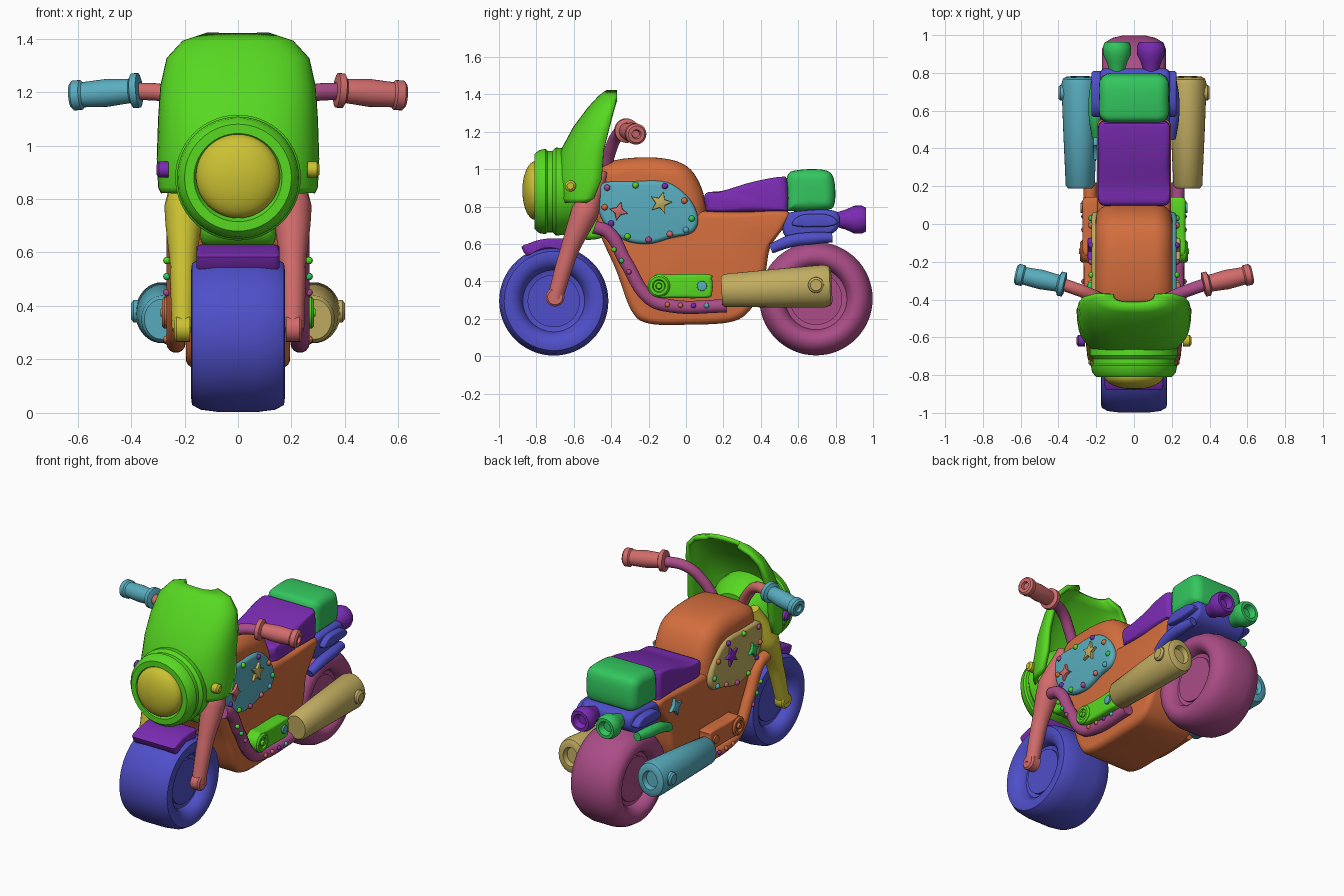
import bpy, bmesh, math
from mathutils import Vector

if "Cube" in bpy.data.objects:
    bpy.data.objects.remove(bpy.data.objects["Cube"])

# ---------- colours ----------
def lin(c):
    return tuple(((v + 0.055) / 1.055) ** 2.4 for v in c) + (1.0,)

M = {}
for n, c in dict(lime=(.34, .85, .13), emerald=(.2, .78, .37), purple=(.48, .17, .7),
                 blue=(.31, .31, .79), magenta=(.67, .3, .53), coral=(.82, .42, .42),
                 orange=(.83, .43, .24), teal=(.35, .68, .75), tan=(.76, .68, .38),
                 yellow=(.8, .76, .2)).items():
    M[n] = bpy.data.materials.new(n)
    M[n].diffuse_color = lin(c)


# ---------- helpers ----------
def finish(ob, mat, angle=40):
    bpy.ops.object.select_all(action='DESELECT')
    ob.select_set(True)
    bpy.context.view_layer.objects.active = ob
    if ob.type == 'CURVE':
        bpy.ops.object.convert(target='MESH')
    ob.data.materials.clear()
    ob.data.materials.append(M[mat])
    bpy.ops.object.shade_smooth_by_angle(angle=math.radians(angle))
    return ob


def from_bm(name, bm, mat, angle=40):
    bmesh.ops.recalc_face_normals(bm, faces=bm.faces)
    me = bpy.data.meshes.new(name)
    bm.to_mesh(me)
    bm.free()
    ob = bpy.data.objects.new(name, me)
    bpy.context.collection.objects.link(ob)
    return finish(ob, mat, angle)


def bridge(bm, loops, closed=True):
    for a, b in zip(loops, loops[1:]):
        for i in range(len(a) if closed else len(a) - 1):
            j = (i + 1) % len(a)
            bm.faces.new((a[i], a[j], b[j], b[i]))


def smooth_loop(pts, k=5):
    # closed spline through the outline points
    P = [Vector(p) for p in pts]
    n, out = len(P), []
    for i in range(n):
        a, b, c, d = P[i - 1], P[i], P[(i + 1) % n], P[(i + 2) % n]
        for s in range(k):
            t = s / k
            out.append(.5 * (2 * b + (c - a) * t + (2 * a - 5 * b + 4 * c - d) * t * t
                             + (3 * b - a - 3 * c + d) * t ** 3))
    return out


def pad(name, pts, x0, x1, r, mat, k=5, seg=5):
    # side outline (y, z) extruded along x with rounded rims
    P = smooth_loop(pts, k) if k else [Vector(p) for p in pts]
    c = sum(P, Vector((0, 0))) / len(P)
    rx = min(r, abs(x1 - x0) / 2)
    if x1 < x0:
        x0, x1 = x1, x0
    steps = []
    for i in range(seg + 1):
        a = math.pi / 2 * i / seg
        steps.append((x0 + rx * (1 - math.sin(a)), r * (1 - math.cos(a))))
    layers = steps[::-1] + [(x0 + x1 - x, d) for x, d in steps]
    bm = bmesh.new()
    loops = [[bm.verts.new((x, *(p + (c - p).normalized() * d))) for p in P] for x, d in layers]
    bridge(bm, loops)
    bm.faces.new(loops[0])
    bm.faces.new(loops[-1])
    return from_bm(name, bm, mat)


def lathe(name, prof, loc, axis, mat, n=40, sx=1.0):
    # profile of (distance along axis, radius)
    q = Vector((0, 0, 1)).rotation_difference(Vector(axis).normalized())
    bm = bmesh.new()
    loops = []
    for h, r in prof:
        r = max(r, .001)
        loops.append([bm.verts.new(q @ Vector((sx * r * math.cos(a), r * math.sin(a), h)) + Vector(loc))
                      for a in (2 * math.pi * i / n for i in range(n))])
    bridge(bm, loops)
    bm.faces.new(loops[0])
    bm.faces.new(loops[-1])
    return from_bm(name, bm, mat)


def tube(name, pts, r, mat, radii=None):
    cu = bpy.data.curves.new(name, 'CURVE')
    cu.dimensions = '3D'
    cu.bevel_depth, cu.bevel_resolution, cu.use_fill_caps = r, 5, True
    sp = cu.splines.new('BEZIER')
    sp.bezier_points.add(len(pts) - 1)
    for i, p in enumerate(pts):
        b = sp.bezier_points[i]
        b.co = p
        b.handle_left_type = b.handle_right_type = 'AUTO'
        b.radius = radii[i] if radii else 1
    ob = bpy.data.objects.new(name, cu)
    bpy.context.collection.objects.link(ob)
    return finish(ob, mat)


def stud(name, loc, mat, r=.017):
    bm = bmesh.new()
    bmesh.ops.create_uvsphere(bm, u_segments=12, v_segments=8, radius=r)
    bmesh.ops.translate(bm, verts=bm.verts, vec=loc)
    return from_bm(name, bm, mat, 60)


def star(name, s, x, y, z, n, r, mat):
    pts = [(y + q * math.sin(a), z + q * math.cos(a))
           for a, q in ((math.pi * i / n + .25, r * (.45 if i % 2 else 1)) for i in range(2 * n))]
    return pad(name, pts, s * (x - .02), s * (x + .02), .008, mat, k=0, seg=2)


# ---------- wheels ----------
half = [(.10, .001), (.10, .15), (.105, .165), (.14, .175), (.165, .20), (.176, .235)]
front = half + [(.172, .265), (.14, .283), (.07, .292)]
rear = half[:-1] + [(.17, .23), (.155, .265), (.115, .29), (.06, .303)]
for name, prof, y, z, mat in (('front_wheel', front, -.707, .295, 'blue'),
                              ('rear_wheel', rear, .695, .307, 'magenta')):
    lathe(name, [(-h, r) for h, r in prof] + prof[::-1], (0, y, z), (1, 0, 0), mat, 64)
    lathe(name + '_hub', [(-.115, .001), (-.115, .14), (.115, .14), (.115, .001)],
          (0, y, z), (1, 0, 0), mat)

# ---------- body and tank ----------
pad('lower_body', [(-.47, .72), (-.3, .78), (.1, .775), (.3, .77), (.54, .775), (.53, .70), (.45, .58),
                   (.42, .42), (.36, .27), (.25, .185), (0, .168), (-.2, .175), (-.29, .24), (-.37, .45)],
    -.195, .195, .04, 'orange')
pad('tank', [(-.46, .64), (-.47, .93), (-.42, 1.035), (-.2, 1.063), (-.02, 1.03), (.07, .93),
             (.11, .77), (.08, .62), (-.2, .56)], -.205, .205, .10, 'orange', seg=8)

# ---------- seat, cushion, rear frame ----------
pad('seat', [(.105, .80), (.105, .87), (.2, .885), (.35, .93), (.5, .958), (.54, .94), (.545, .79),
             (.5, .775), (.15, .77)], -.19, .19, .035, 'purple')
pad('back_cushion', [(.535, .80), (.54, .96), (.6, .995), (.74, .995), (.79, .95), (.795, .82), (.75, .78),
                     (.57, .775)], -.185, .185, .06, 'emerald')
pad('rear_fender', [(.52, .75), (.65, .78), (.80, .775), (.82, .70), (.76, .645), (.62, .625), (.53, .64)],
    -.18, .19, .03, 'blue')

# ---------- headlight and steering head ----------
lathe('headlight_housing', [(0, .15), (.06, .2), (.12, .228), (.22, .235), (.24, .218), (.265, .218),
                            (.275, .228), (.31, .222), (.335, .2), (.335, .165), (.31, .15)],
      (0, -.475, .88), (0, -1, 0), 'lime', 56)
lathe('headlight_lens', [(0, .157)] + [(.02 + .07 * math.sin(a), .157 * math.cos(a))
      for a in (math.pi / 2 * i / 8 for i in range(9))], (0, -.785, .885), (0, -1, 0), 'yellow', 48)
pad('steering_head', [(-.62, .72), (-.45, .76), (-.44, .64), (-.58, .63)], -.14, .14, .03, 'lime')

# ---------- windshield: rows of height, half width, front y, rear y ----------
rows = [(.825, .275, -.67, -.53), (.845, .285, -.69, -.49), (.95, .29, -.70, -.45), (1.1, .285, -.655, -.44),
        (1.22, .277, -.59, -.41), (1.32, .255, -.515, -.385), (1.38, .20, -.46, -.368), (1.41, .11, -.42, -.37)]
bm = bmesh.new()
loops = []
for z, w, yf, yb in rows:
    row = []
    for i in range(25):
        a = math.pi * (i / 24 - .5)
        s, c = math.sin(a), max(math.cos(a), 0)
        row.append(bm.verts.new((w * math.copysign(abs(s) ** .75, s), yb + (yf - yb) * c ** .75, z)))
    loops.append(row)
bridge(bm, loops, False)
shield = from_bm('windshield', bm, 'lime', 60)
mod = shield.modifiers.new('thickness', 'SOLIDIFY')
mod.thickness, mod.offset = .028, 0

# ---------- front fender ----------
arc = [math.radians(d) for d in range(78, 125, 6)]
pad('front_fender', [(-.707 + .345 * math.cos(a), .285 + .345 * math.sin(a)) for a in arc] +
    [(-.707 + .29 * math.cos(a), .285 + .29 * math.sin(a)) for a in arc[::-1]],
    -.155, .155, .02, 'purple', k=2)

# ---------- paired parts ----------
panel = [(-.455, .92), (-.28, .935), (-.1, .93), (.02, .84), (.065, .73), (.03, .66), (-.07, .635),
         (-.2, .6), (-.33, .62), (-.43, .70), (-.47, .80)]
mix = ['magenta', 'lime', 'purple', 'orange', 'emerald', 'teal', 'coral']
sides = [  # side, fork, bar, grip, tank panel, stars, frame tube, engine, knob, exhaust, bolt, rail, lamp
    (1, 'coral', 'magenta', 'coral', 'teal', ('coral', 'tan'), 'magenta', 'lime', 'teal', 'tan', 'yellow',
     'blue', 'purple', 'right_'),
    (-1, 'yellow', 'coral', 'teal', 'tan', ('emerald', 'purple'), 'orange', 'orange', 'orange', 'teal', 'purple',
     'emerald', 'emerald', 'left_')]
for s, fork, bar, grip, pan, stars, frame, eng, knob, exh, bolt, rail, lamp, p in sides:
    tube(p + 'fork', [(s * .205, -.70, .31), (s * .205, -.625, .56), (s * .20, -.54, .77), (s * .17, -.45, .99)],
         .05, fork, [.85, 1.0, 1.5, .7])
    lathe(p + 'axle_cap', [(0, .05), (.05, .05), (.06, .04)], (s * .18, -.70, .315), (s, 0, 0), fork, 20)

    # handlebar and grip
    tube(p + 'handlebar', [(s * .10, -.43, 1.0), (s * .16, -.405, 1.10), (s * .25, -.365, 1.185),
                           (s * .39, -.315, 1.205)], .033, bar)
    lathe(p + 'grip', [(0, .05), (.005, .065), (.03, .065), (.04, .045), (.13, .052), (.22, .047), (.228, .056),
                       (.258, .056), (.268, .045), (.268, .025), (.25, .02)],
          (s * .365, -.322, 1.207), (s * 1, .22, -.08), grip, 28)

    # tank panel with studs and stars
    pad(p + 'tank_panel', panel, s * .15, s * .226, .025, pan)
    for i, (y, z) in enumerate(smooth_loop(panel, 1)):
        stud(p + 'panel_stud', (s * .225, y + (-.2 - y) * .13, z + (.77 - z) * .13), mix[i % 7])
    star(p + 'front_star', s, .225, -.36, .775, 4, .052, stars[0])
    star(p + 'rear_star', s, .225, -.135, .82, 5, .062, stars[1])

    # frame tube with studs
    path = [(-.49, .69), (-.42, .665), (-.32, .50), (-.19, .305), (-.09, .27), (.22, .268)]
    tube(p + 'frame_tube', [(s * .232, y, z) for y, z in path], .036, frame)
    for i, (y, z) in enumerate([(-.385, .57), (-.345, .51), (-.305, .45), (-.1, .275), (-.03, .272), (.04, .27),
                                (.11, .27)]):
        stud(p + 'frame_stud', (s * .266, y, z), mix[(i * 3 + 1) % 7], .014)

    # engine cover
    pad(p + 'engine_cover', [(-.17, .325), (-.17, .43), (-.08, .437), (.12, .437), (.14, .41), (.14, .34),
                             (.11, .312), (-.08, .312)], s * .17, s * .272, .02, eng)
    lathe(p + 'engine_round', [(0, .06), (.10, .06), (.11, .05), (.11, .035), (.10, .03), (.10, .018), (.115, .014)],
          (s * .175, -.145, .375), (s, 0, 0), eng, 24)
    lathe(p + 'engine_knob', [(0, .028), (.02, .026), (.022, .012)], (s * .262, .085, .375), (s, 0, 0), knob, 16)

    # exhaust
    lathe(p + 'exhaust', [(0, .05), (.0, .075), (.015, .088), (.3, .103), (.55, .114), (.58, .105), (.59, .085),
                          (.59, .06), (.56, .05)], (s * .285, .19, .35), (0, 1, .045), exh, 36, .87)
    lathe(p + 'exhaust_bolt', [(0, .045), (.05, .042), (.06, .03)], (s * .34, .695, .38), (s, 0, 0), exh, 20)

    # windshield bolt, rear rail, tail lamp
    lathe(p + 'shield_bolt', [(0, .03), (.035, .03), (.045, .018)], (s * .26, -.618, .91), (s, 0, 0), bolt, 20)
    tube(p + 'rear_rail', [(s * .195, .455, .575), (s * .205, .56, .615), (s * .205, .68, .63), (s * .195, .78, .635)],
         .034, rail, [.8, 1, 1, .8])
    pad(p + 'rear_bracket', [(.57, .70), (.62, .755), (.76, .755), (.81, .71), (.72, .69)], s * .15, s * .225, .015,
        'blue')
    lathe(p + 'tail_lamp', [(0, .04), (.05, .055), (.09, .074), (.13, .075), (.155, .064), (.155, .045), (.12, .03)],
          (s * .09, .808, .73), (0, 1, 0), lamp, 28)

# ---------- small side star ----------
star('left_body_star', -1, .198, .40, .69, 4, .06, 'teal')

for m in bpy.data.materials:
    if m.users and not m.is_grease_pencil:
        m.use_nodes = True
        m.node_tree.nodes["Principled BSDF"].inputs["Base Color"].default_value = m.diffuse_color
